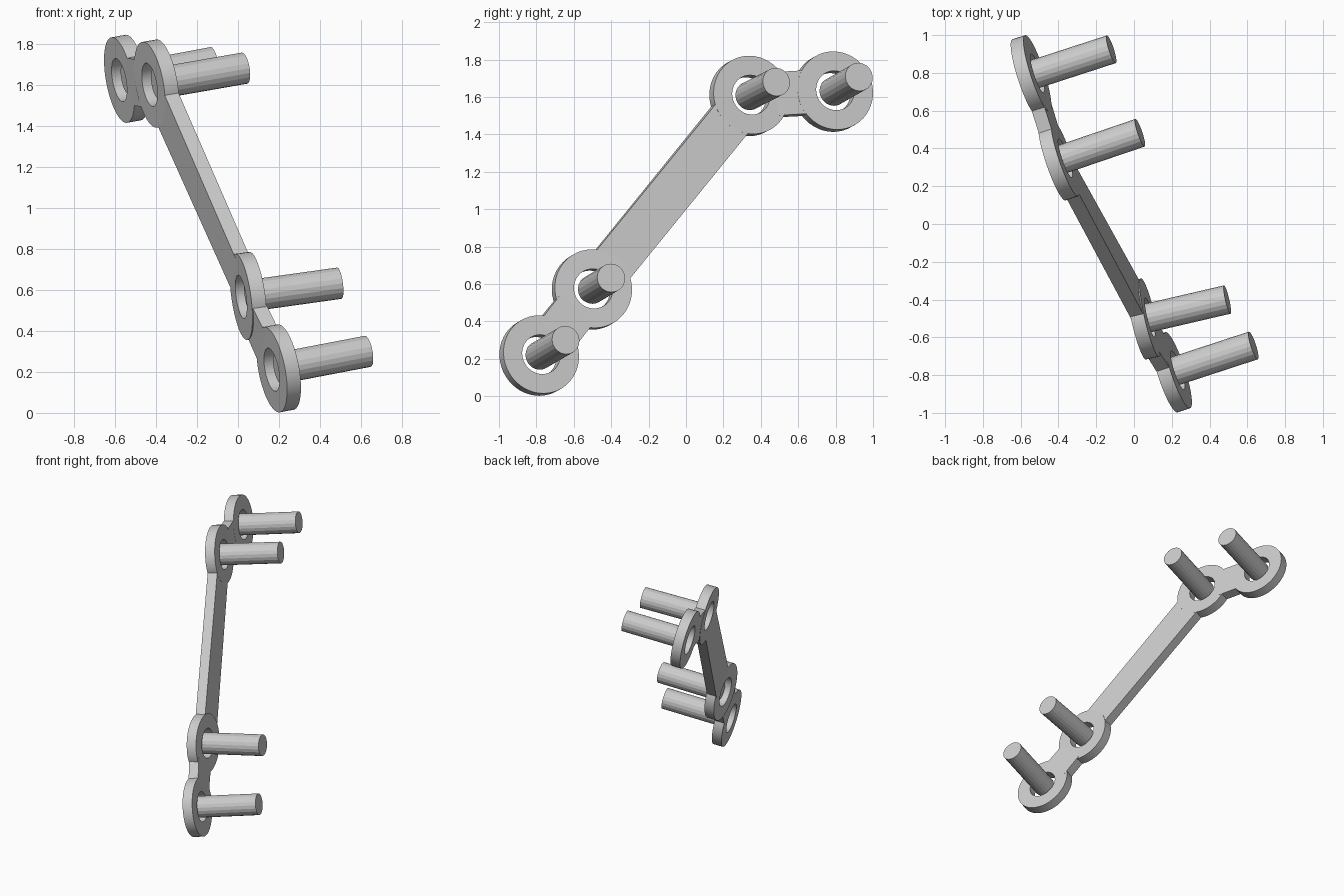
import bpy
import bmesh
import math
from mathutils import Vector, Matrix

cube = bpy.data.objects.get("Cube")
if cube:
    bpy.data.objects.remove(cube, do_unlink=True)

THICK = 0.072
RING_R, HOLE_R = 0.212, 0.107
PEG_R = 0.077
BAR_W = 0.235
BAR_START = 0.14

# Ring centre and peg tip for each screw hole, from lowest to highest
HOLES = [
    (Vector((0.198, -0.785, 0.217)), Vector((0.632, -0.643, 0.30))),
    (Vector((0.05, -0.503, 0.57)), Vector((0.494, -0.40, 0.632))),
    (Vector((-0.397, 0.337, 1.605)), Vector((0.032, 0.483, 1.68))),
    (Vector((-0.545, 0.787, 1.628)), Vector((-0.12, 0.925, 1.707))),
]


def finish(bm, name, smooth=False):
    bmesh.ops.recalc_face_normals(bm, faces=bm.faces)
    mesh = bpy.data.meshes.new(name)
    bm.to_mesh(mesh)
    bm.free()
    obj = bpy.data.objects.new(name, mesh)
    bpy.context.collection.objects.link(obj)
    if smooth:
        bpy.ops.object.select_all(action='DESELECT')
        obj.select_set(True)
        bpy.context.view_layer.objects.active = obj
        bpy.ops.object.shade_smooth_by_angle(angle=math.radians(30))
    return obj


def frame(centre, axis):
    return Matrix.Translation(centre) @ axis.to_track_quat('Z', 'Y').to_matrix().to_4x4()


def make_ring(name, centre, axis):
    # Rectangular section spun around the hole
    bm = bmesh.new()
    h = THICK / 2
    section = [(HOLE_R, -h), (RING_R, -h), (RING_R, h), (HOLE_R, h)]
    verts = [bm.verts.new((r, 0, z)) for r, z in section]
    edges = [bm.edges.new((verts[i], verts[i - 1])) for i in range(4)]
    bmesh.ops.spin(bm, geom=verts + edges, cent=(0, 0, 0), axis=(0, 0, 1),
                   angle=math.tau, steps=48, use_merge=False)
    bmesh.ops.remove_doubles(bm, verts=bm.verts, dist=1e-4)
    bm.transform(frame(centre, axis))
    finish(bm, name, smooth=True)


def make_peg(name, base, tip):
    bm = bmesh.new()
    bmesh.ops.create_cone(bm, cap_ends=True, segments=20, radius1=PEG_R,
                          radius2=PEG_R, depth=(tip - base).length)
    bm.transform(frame((base + tip) / 2, tip - base))
    finish(bm, name)


def bar_end(bm, centre, axis, toward):
    # Section lying flush in the plane of its ring
    out = toward - centre
    out = (out - axis * out.dot(axis)).normalized()
    side = axis.cross(out) * (BAR_W / 2)
    if side.y < 0:
        side = -side
    origin = centre + out * BAR_START
    lift = axis * (THICK / 2)
    corners = (side + lift, side - lift, -side - lift, -side + lift)
    return [bm.verts.new(origin + c) for c in corners]


def make_bar(name, a, b):
    bm = bmesh.new()
    ca, cb = a[0], b[0]
    start = bar_end(bm, ca, (a[1] - ca).normalized(), cb)
    end = bar_end(bm, cb, (b[1] - cb).normalized(), ca)
    # Match the corner order of both ends along the bar
    if (start[0].co - ca).dot(end[0].co - cb) < (start[0].co - ca).dot(end[3].co - cb):
        end = end[::-1]
    for i in range(4):
        bm.faces.new((start[i - 1], start[i], end[i], end[i - 1]))
    bm.faces.new(start)
    bm.faces.new(end)
    finish(bm, name)


# Rings and pegs
labels = ["lower_outer", "lower_inner", "upper_inner", "upper_outer"]
for label, (centre, tip) in zip(labels, HOLES):
    make_ring(label + "_ring", centre, (tip - centre).normalized())
    make_peg(label + "_peg", centre, tip)

# Bars joining neighbouring rings
for name, a, b in zip(["lower_link", "long_bar", "upper_link"], HOLES, HOLES[1:]):
    make_bar(name, a, b)
